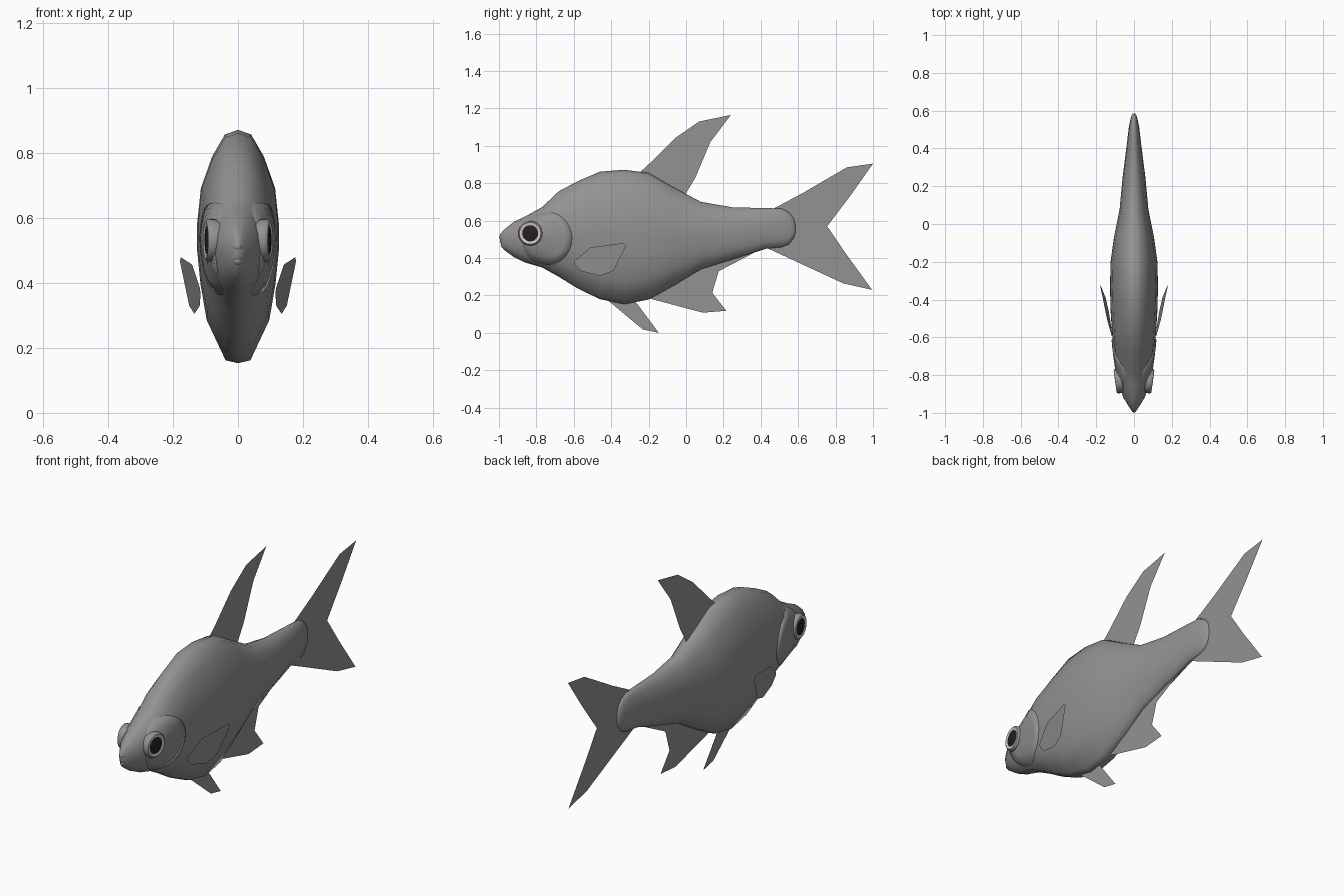
import bpy, bmesh, math
from mathutils import Matrix, Vector

if "Cube" in bpy.data.objects:
    bpy.data.objects.remove(bpy.data.objects["Cube"])

GREY = (0.29, 0.29, 0.29, 1)
# Body stations: y, bottom z, top z, half width
STATIONS = [
    (-0.995, 0.488, 0.525, 0.006), (-0.975, 0.445, 0.550, 0.022),
    (-0.92, 0.405, 0.594, 0.056), (-0.86, 0.376, 0.622, 0.078),
    (-0.77, 0.350, 0.672, 0.097), (-0.68, 0.300, 0.757, 0.107),
    (-0.58, 0.238, 0.810, 0.116), (-0.46, 0.180, 0.862, 0.124),
    (-0.33, 0.153, 0.872, 0.127), (-0.20, 0.178, 0.855, 0.124),
    (-0.07, 0.250, 0.780, 0.106), (0.08, 0.340, 0.700, 0.076),
    (0.25, 0.393, 0.671, 0.060), (0.43, 0.450, 0.667, 0.037),
    (0.51, 0.458, 0.665, 0.028), (0.55, 0.473, 0.645, 0.020),
    (0.575, 0.505, 0.615, 0.013), (0.585, 0.535, 0.580, 0.006)]
# Half cross-section: relative x, relative z, from bottom to top
SECTION = [(0, -1), (0.3, -0.975), (0.76, -0.63), (0.91, -0.32), (1, 0),
           (0.99, 0.2), (0.9, 0.5), (0.63, 0.77), (0.32, 0.96), (0, 1)]


def paint(ob, color):
    name = "grey" if color == GREY else ob.name
    mat = bpy.data.materials.get(name) or bpy.data.materials.new(name)
    mat.diffuse_color = color
    mat.use_nodes = True
    mat.node_tree.nodes["Principled BSDF"].inputs["Base Color"].default_value = mat.diffuse_color
    ob.data.materials.append(mat)


def make(name, verts, faces, smooth=True, mirror=False, color=GREY):
    me = bpy.data.meshes.new(name)
    me.from_pydata(verts, [], faces)
    bm = bmesh.new()
    bm.from_mesh(me)
    bmesh.ops.remove_doubles(bm, verts=bm.verts, dist=1e-5)
    bmesh.ops.recalc_face_normals(bm, faces=bm.faces)
    bm.to_mesh(me)
    bm.free()
    for p in me.polygons:
        p.use_smooth = smooth
    ob = bpy.data.objects.new(name, me)
    bpy.context.collection.objects.link(ob)
    if mirror:
        ob.modifiers.new("Mirror", 'MIRROR').use_mirror_merge = False
    paint(ob, color)
    return ob


def lerp(table, key, k):
    """Linear lookup of a row where column k equals key."""
    for a, b in zip(table, table[1:]):
        if a[k] <= key <= b[k]:
            f = (key - a[k]) / (b[k] - a[k])
            return [p + (q - p) * f for p, q in zip(a, b)]
    return table[0] if key < table[0][k] else table[-1]


def side_x(y, z):
    """Body surface x at a side position."""
    _, b, t, w = lerp(STATIONS, y, 0)
    return w * lerp(SECTION, (2 * z - b - t) / (t - b), 1)[0]


def grid_faces(rows, n):
    return [(i * n + j, i * n + (j + 1) % n, (i + 1) * n + (j + 1) % n, (i + 1) * n + j)
            for i in range(rows - 1) for j in range(n)]


def lathe(name, profile, matrix, color=GREY, n=24):
    verts = [matrix @ Vector((r * math.cos(2 * math.pi * j / n),
                              r * math.sin(2 * math.pi * j / n), h))
             for r, h in profile for j in range(n)]
    return make(name, verts, grid_faces(len(profile), n), mirror=True, color=color)


# Body loft
loop = SECTION + [(-x, z) for x, z in SECTION[-2:0:-1]]
n = len(loop)
verts = [(x * w, y, (b + t) / 2 + z * (t - b) / 2)
         for y, b, t, w in STATIONS for x, z in loop]
faces = grid_faces(len(STATIONS), n)
faces += [tuple(range(n)), tuple(range(len(verts) - n, len(verts)))]
make("body", verts, faces)

# Gill covers hugging the body sides, with a raised rim
rings, seg = [(0.01, 0.004), (0.35, 0.005), (0.7, 0.006), (1.0, 0.006), (1.001, -0.01)], 28
verts = []
for r, off in rings:
    for j in range(seg):
        a = 2 * math.pi * j / seg
        y, z = -0.745 + 0.135 * r * math.cos(a), 0.505 + 0.143 * r * math.sin(a)
        verts.append((side_x(y, z) + off, y, z))
gill = make("gill_cover", verts, grid_faces(len(rings), seg) + [tuple(range(seg))], mirror=True)

# Lips
for name, y, z, h in (("upper_lip", -0.978, 0.512, 0.016), ("lower_lip", -0.970, 0.468, 0.015)):
    bpy.ops.mesh.primitive_uv_sphere_add(segments=16, ring_count=8, radius=1, location=(0, y, z))
    lip = bpy.context.object
    lip.name = name
    lip.scale = (0.015, 0.021, h)
    bpy.ops.object.shade_smooth()
    paint(lip, GREY)

# Eyes, tilted slightly forward
eye = (Matrix.Translation((0.09, -0.832, 0.532)) @ Matrix.Rotation(-0.14, 4, 'Z')
       @ Matrix.Rotation(math.pi / 2, 4, 'Y'))
lathe("eye_rim", [(0.060, -0.035), (0.066, -0.012), (0.065, 0.002), (0.062, 0.007), (0.058, 0.010)], eye)
lathe("eye_iris", [(0.058, 0.010), (0.052, 0.010), (0.043, 0.007)], eye, (0.68, 0.55, 0.55, 1))
lathe("eye_pupil", [(0.044, 0.007), (0.030, 0.009), (0.0, 0.011)], eye, (0.015, 0.015, 0.015, 1))

# Flat fins on the centre plane: outlines in (y, z)
FINS = {
    "dorsal_fin": [(-0.25, 0.855), (-0.19, 0.91), (-0.06, 1.04), (0.07, 1.13), (0.24, 1.165),
                   (0.13, 1.02), (0.05, 0.83), (-0.01, 0.73), (-0.15, 0.78)],
    "tail_fin": [(0.46, 0.66), (0.62, 0.745), (0.86, 0.885), (1.0, 0.905), (0.88, 0.735),
                 (0.755, 0.57), (0.85, 0.43), (0.995, 0.23), (0.84, 0.265), (0.43, 0.455)],
    "anal_fin": [(-0.2, 0.185), (0.09, 0.108), (0.215, 0.118), (0.14, 0.215), (0.175, 0.33),
                 (0.40, 0.447), (0.2, 0.41), (0.0, 0.33)],
    "pelvic_fin": [(-0.42, 0.175), (-0.23, 0.018), (-0.145, 0.0), (-0.265, 0.16), (-0.3, 0.19)],
}
for name, pts in FINS.items():
    make(name, [(0, y, z) for y, z in pts], [tuple(range(len(pts)))], smooth=False)

# Pectoral fins, flared away from the body
PECTORAL = [(-0.595, 0.385), (-0.51, 0.457), (-0.335, 0.48), (-0.32, 0.465),
            (-0.39, 0.33), (-0.46, 0.305), (-0.56, 0.33), (-0.595, 0.365)]
make("pectoral_fin", [(0.108 + 0.19 * (y + 0.595) + 0.11 * (z - 0.3), y, z) for y, z in PECTORAL],
     [tuple(range(len(PECTORAL)))], smooth=False, mirror=True)
